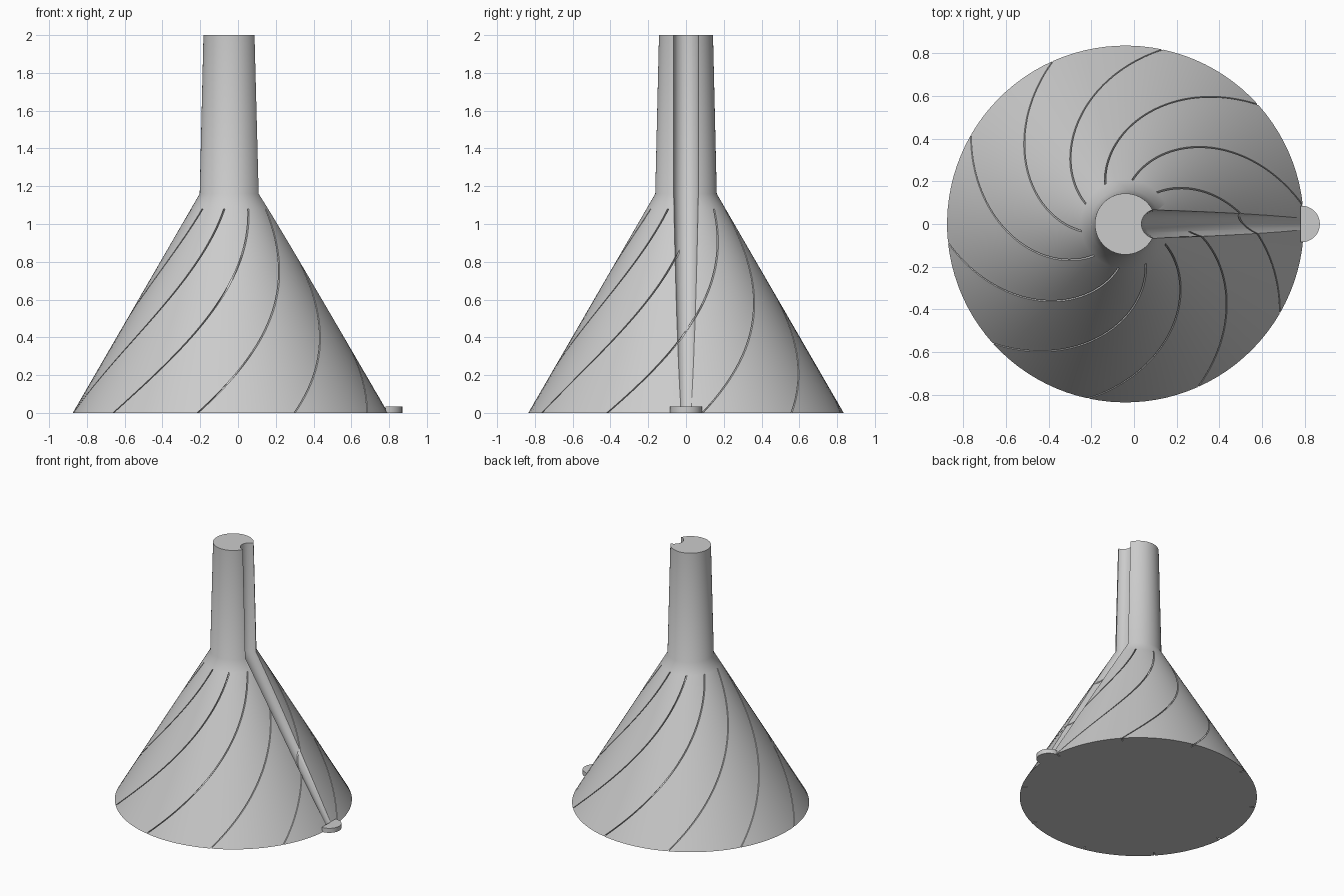
import bpy, bmesh, math

if "Cube" in bpy.data.objects:
    bpy.data.objects.remove(bpy.data.objects["Cube"])

CX = -0.04                    # axis of the funnel
BASE_R, NECK_R, TOP_R = 0.835, 0.163, 0.143
NECK_Z, SLIT_Z, TOP_Z = 1.16, 1.08, 2.0
SLITS, TWIST, DEPTH, HALF = 10, math.radians(75), 0.04, 0.004
COLS = 10                     # columns between two slits

grey = bpy.data.materials.new("light grey")
grey.diffuse_color = (0.6, 0.6, 0.6, 1)
grey.use_nodes = True
grey.node_tree.nodes["Principled BSDF"].inputs["Base Color"].default_value = grey.diffuse_color


def finish(name, bm, mat=grey):
    bmesh.ops.recalc_face_normals(bm, faces=bm.faces[:])
    me = bpy.data.meshes.new(name)
    bm.to_mesh(me)
    bm.free()
    ob = bpy.data.objects.new(name, me)
    bpy.context.collection.objects.link(ob)
    me.materials.append(mat)
    return ob


def loft(rings):
    """Skin closed rings of equal length and cap both ends."""
    bm = bmesh.new()
    vs = [[bm.verts.new(p) for p in ring] for ring in rings]
    n = len(vs[0])
    for a, b in zip(vs, vs[1:]):
        for i in range(n):
            j = (i + 1) % n
            bm.faces.new((a[i], a[j], b[j], b[i]))
    bm.faces.new(vs[0][::-1])
    bm.faces.new(vs[-1])
    bmesh.ops.remove_doubles(bm, verts=bm.verts[:], dist=1e-5)
    return bm


def body_ring(z, r, depth):
    """One level of the body, turned along the spiral, with slits of a given depth."""
    start = math.radians(6) + TWIST * min(z / SLIT_Z, 1)
    step, h = 2 * math.pi / SLITS, HALF / r
    pts = []
    for s in range(SLITS):
        a = start + s * step
        polar = [(a - h, r), (a - h * r / (r - depth), r - depth),
                 (a + h * r / (r - depth), r - depth), (a + h, r)]
        polar += [(a + step * k / COLS, r) for k in range(1, COLS)]
        pts += [(CX + q * math.cos(t), q * math.sin(t), z) for t, q in polar]
    return pts


def cone_r(z):
    return BASE_R + (NECK_R - BASE_R) * z / NECK_Z


# Body: slitted cone below, plain neck above
N = 36
rings = [body_ring(SLIT_Z * i / N, cone_r(SLIT_Z * i / N), DEPTH) for i in range(N + 1)]
rings += [body_ring(SLIT_Z, cone_r(SLIT_Z), 0),
          body_ring(NECK_Z, NECK_R, 0), body_ring(TOP_Z, TOP_R, 0)]
body = finish("funnel_body", loft(rings))

# Channel cutter: runs down the neck, then gets shallower along the cone
def channel_ring(x, z, rx, ry, n=40):
    return [(x + rx * math.cos(2 * math.pi * i / n), ry * math.sin(2 * math.pi * i / n), z)
            for i in range(n)]


cutter = finish("channel_cutter", loft([
    channel_ring(0.885, -0.08, 0.050, 0.043),
    channel_ring(0.125, NECK_Z, 0.072, 0.067),
    channel_ring(0.100, 2.10, 0.067, 0.067)]))
cutter.hide_render = True
cutter.hide_set(True)
cut = body.modifiers.new("channel", 'BOOLEAN')
cut.operation = 'DIFFERENCE'
cut.solver = 'EXACT'
cut.object = cutter
bpy.context.view_layer.objects.active = body
body.select_set(True)
bpy.ops.object.modifier_apply(modifier=cut.name)
bpy.data.objects.remove(cutter)

# Tab: half disc at the foot of the channel
arc = [(0.785 + 0.085 * math.cos(t), 0.085 * math.sin(t))
       for t in (math.pi * (i / 24 - 0.5) for i in range(25))]
arc += [(0.76, 0.085), (0.76, -0.085)]
arc = [(max(x, 0.78) if abs(y) > 0.084 else x, y) for x, y in arc]
tab = finish("tab", loft([[(x, y, z) for x, y in arc] for z in (0, 0.035)]))

for ob in (body, tab):
    bpy.ops.object.select_all(action='DESELECT')
    ob.select_set(True)
    bpy.context.view_layer.objects.active = ob
    bpy.ops.object.shade_smooth_by_angle(angle=math.radians(32))
